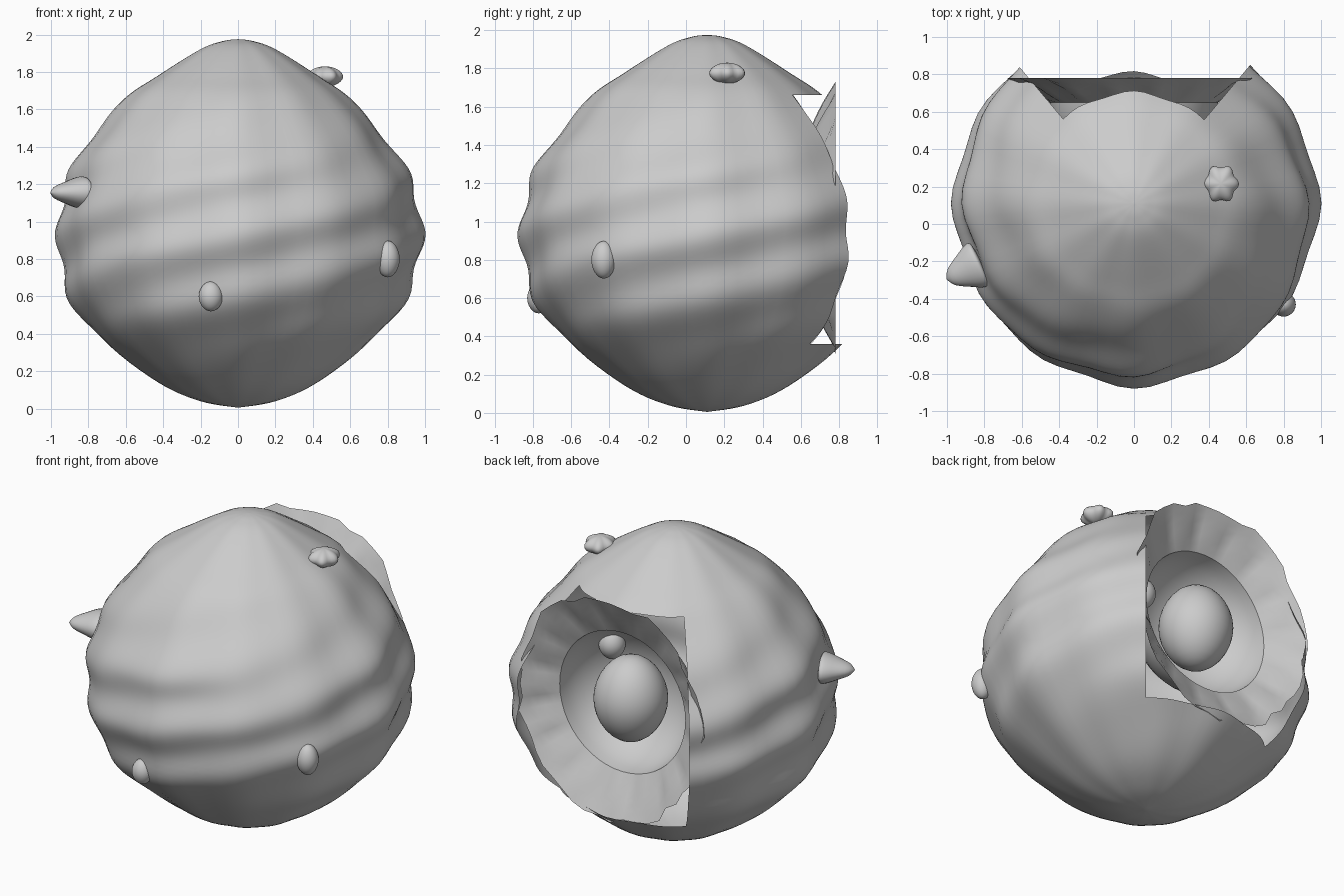
import bpy, bmesh, math, random
from mathutils import Vector

if "Cube" in bpy.data.objects:
    bpy.data.objects.remove(bpy.data.objects["Cube"])

random.seed(4)
CY = 0.11  # body axis


def catmull(pts, n):
    """Smooth profile through all points, n steps per span."""
    p = [pts[0]] + pts + [pts[-1]]
    out = []
    for i in range(1, len(p) - 2):
        for k in range(n):
            t = k / n
            out.append(tuple(0.5 * (2 * b + (c - a) * t + (2 * a - 5 * b + 4 * c - d) * t * t
                                    + (3 * b - a - 3 * c + d) * t ** 3)
                             for a, b, c, d in zip(p[i - 1], p[i], p[i + 1], p[i + 2])))
    return out + [pts[-1]]


def finish(name, bm, angle=None):
    bmesh.ops.remove_doubles(bm, verts=bm.verts, dist=1e-5)
    bmesh.ops.recalc_face_normals(bm, faces=bm.faces)
    me = bpy.data.meshes.new(name)
    bm.to_mesh(me)
    bm.free()
    ob = bpy.data.objects.new(name, me)
    bpy.context.collection.objects.link(ob)
    bpy.ops.object.select_all(action='DESELECT')
    ob.select_set(True)
    bpy.context.view_layer.objects.active = ob
    if angle:
        bpy.ops.object.shade_smooth_by_angle(angle=math.radians(angle))
    else:
        bpy.ops.object.shade_smooth()
    return ob


def lathe(name, rings, segs, point, keep=lambda i, j: True, angle=None):
    """Skin a grid of rings; point(ring, angle) gives each position."""
    bm = bmesh.new()
    grid = [[bm.verts.new(point(r, 2 * math.pi * j / segs)) for j in range(segs)] for r in rings]
    for i in range(len(rings) - 1):
        for j in range(segs):
            if keep(i, j):
                k = (j + 1) % segs
                bm.faces.new((grid[i][j], grid[i][k], grid[i + 1][k], grid[i + 1][j]))
    loose = [v for v in bm.verts if not v.link_faces]
    bmesh.ops.delete(bm, geom=loose, context='VERTS')
    return finish(name, bm, angle)


# Lumpy shell with spiral ridges and a broken-out window at the back
N = 6
profile = [(0, 0.005), (0.2, 0.04), (0.42, 0.14), (0.7, 0.36), (0.865, 0.55), (0.94, 0.78),
           (0.955, 0.95), (0.93, 1.12), (0.88, 1.28), (0.76, 1.46), (0.59, 1.66),
           (0.43, 1.775), (0.2, 1.92), (0.08, 1.965), (0, 1.975)]


def shell_point(ring, a):
    r, z = ring
    w = max(0, r / 0.95)
    r += 0.017 * w ** 3 * math.cos(18 * (z - 0.93) - 4 * a)
    r += 0.010 * w * math.cos(12 * a) + 0.008 * w ** 2 * math.cos(8 * a)
    r += 0.012 * w ** 3 * math.cos(a) * math.cos(4 * (z - 1))
    return (r * math.cos(a), CY + r * math.sin(a), z)


lathe("shell", catmull(profile, N), 72, shell_point,
      keep=lambda i, j: not (3 * N <= i < 10 * N and 10 <= j < 26))

# Fluted, torn collar inside the window
tear = [random.uniform(-0.03, 0.025) for _ in range(48)]
CZ = 1.04


def collar_point(t, a):
    j = round(a / (2 * math.pi) * 48) % 48
    r = 0.45 + 0.245 * t + t * tear[j] - 0.035 * t * math.cos(a) ** 2
    y = 0.65 + 0.13 * t + 0.018 * math.sin(math.pi * t) * math.cos(16 * a)
    return (r * math.cos(a), y, CZ + r * math.sin(a) * (1 + 0.02 * t))


lathe("collar", [k / 5 for k in range(6)], 48, collar_point)


# Round bowl behind the collar
def bowl_point(t, a):
    r = 0.45 * math.cos(t)
    return (r * math.cos(a), 0.65 - 0.4 * math.sin(t), CZ + r * math.sin(a))


lathe("bowl", [math.pi / 2 * k / 10 for k in range(11)], 48, bowl_point)


def bead(name, loc, size, lobes=0, depth=0.0):
    """Slightly pointed ellipsoid, optionally lobed into a star."""
    def pt(t, a):
        r = math.sin(t) * (1 + depth * math.cos(lobes * a))
        z = math.cos(t) * (0.88 + 0.12 * abs(math.cos(t)))
        return Vector(loc) + Vector((size[0] * r * math.cos(a), size[1] * r * math.sin(a),
                                     size[2] * z))
    return lathe(name, [math.pi * k / 16 for k in range(17)], 36, pt)


# Core floating in the bowl, with a small satellite bead
bead("core", (0, 0.565, 1.035), (0.22, 0.22, 0.27))
bead("inner_bead", (0.26, 0.385, 1.25), (0.08, 0.08, 0.095))

# Studs on the shell
bead("front_stud", (-0.145, -0.77, 0.6), (0.065, 0.06, 0.08))
bead("right_stud", (0.8, -0.43, 0.8), (0.065, 0.065, 0.098))
bead("star_stud", (0.465, 0.215, 1.775), (0.088, 0.095, 0.055), lobes=6, depth=0.1)

# Pointed spike on the left
d = Vector((-0.9, -0.42, 0)).normalized()
side = Vector((-d.y, d.x, 0))


def spike_point(ring, a):
    r, h = ring
    return (Vector((-0.84, -0.22, 1.155)) + d * h + side * (0.125 * r * math.cos(a))
            + Vector((0, 0, 0.085 * r * math.sin(a))))


lathe("left_spike", catmull([(0, -0.03), (0.9, -0.02), (1, 0.01), (0.72, 0.08), (0.38, 0.15),
                             (0, 0.18)], 3), 24, spike_point, angle=50)
